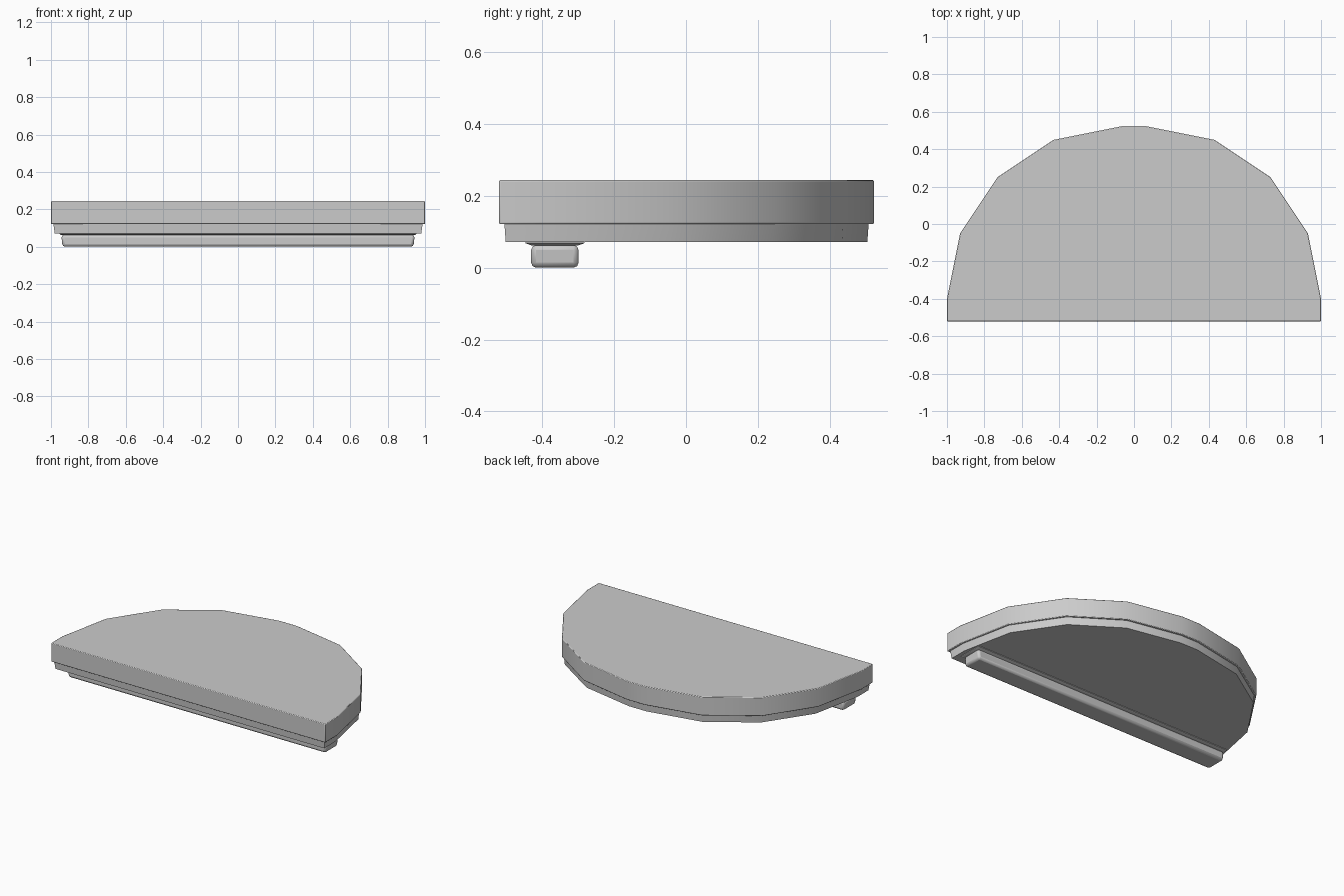
import bpy, bmesh

if "Cube" in bpy.data.objects:
    bpy.data.objects.remove(bpy.data.objects["Cube"])

# Right half of the half-round outline, front to back
HALF = [(1.0, -0.52), (1.0, -0.40), (0.93, -0.05), (0.73, 0.25), (0.43, 0.45), (0.065, 0.523)]
OUTLINE = HALF + [(-x, y) for x, y in reversed(HALF)]


def finish(name, bm, bevel, segments=2):
    bmesh.ops.recalc_face_normals(bm, faces=bm.faces)
    mesh = bpy.data.meshes.new(name)
    bm.to_mesh(mesh)
    bm.free()
    obj = bpy.data.objects.new(name, mesh)
    bpy.context.collection.objects.link(obj)
    if bevel:
        mod = obj.modifiers.new("soft_edges", "BEVEL")
        mod.width, mod.segments = bevel, segments
        mod.limit_method, mod.angle_limit = "ANGLE", 0.9
    bpy.ops.object.select_all(action="DESELECT")
    obj.select_set(True)
    bpy.context.view_layer.objects.active = obj
    bpy.ops.object.shade_smooth_by_angle(angle=0.6)
    return obj


def loft(name, rings, bevel=0):
    """Closed solid through rings of 3D points."""
    bm = bmesh.new()
    loops = [[bm.verts.new(p) for p in ring] for ring in rings]
    n = len(loops[0])
    for a, b in zip(loops, loops[1:]):
        for i in range(n):
            j = (i + 1) % n
            bm.faces.new((a[i], a[j], b[j], b[i]))
    bm.faces.new(loops[0])
    bm.faces.new(loops[-1])
    return finish(name, bm, bevel)


def outline(sx, sy, z):
    return [(x * sx, y * sy, z) for x, y in OUTLINE]


def rect(x, y0, y1, z):
    return [(-x, y0, z), (x, y0, z), (x, y1, z), (-x, y1, z)]


# Thick half-round top slab
loft("top_slab", [outline(1, 1, 0.121), outline(1, 1, 0.244)], 0.004)

# Slightly inset, tapering lower layer
loft("lower_layer", [outline(0.98, 0.965, 0.072), outline(0.987, 0.972, 0.123)])

# Thin mounting strip between lower layer and rail
loft("rail_strip", [rect(0.945, -0.43, -0.30, 0.062), rect(0.955, -0.447, -0.283, 0.068),
                    rect(0.955, -0.447, -0.283, 0.073)])

# Rounded rail along the straight front edge
loft("front_rail", [rect(0.938, -0.431, -0.299, 0.003), rect(0.945, -0.431, -0.299, 0.066)], 0.014)
bpy.data.objects["front_rail"].location.z = -0.003
